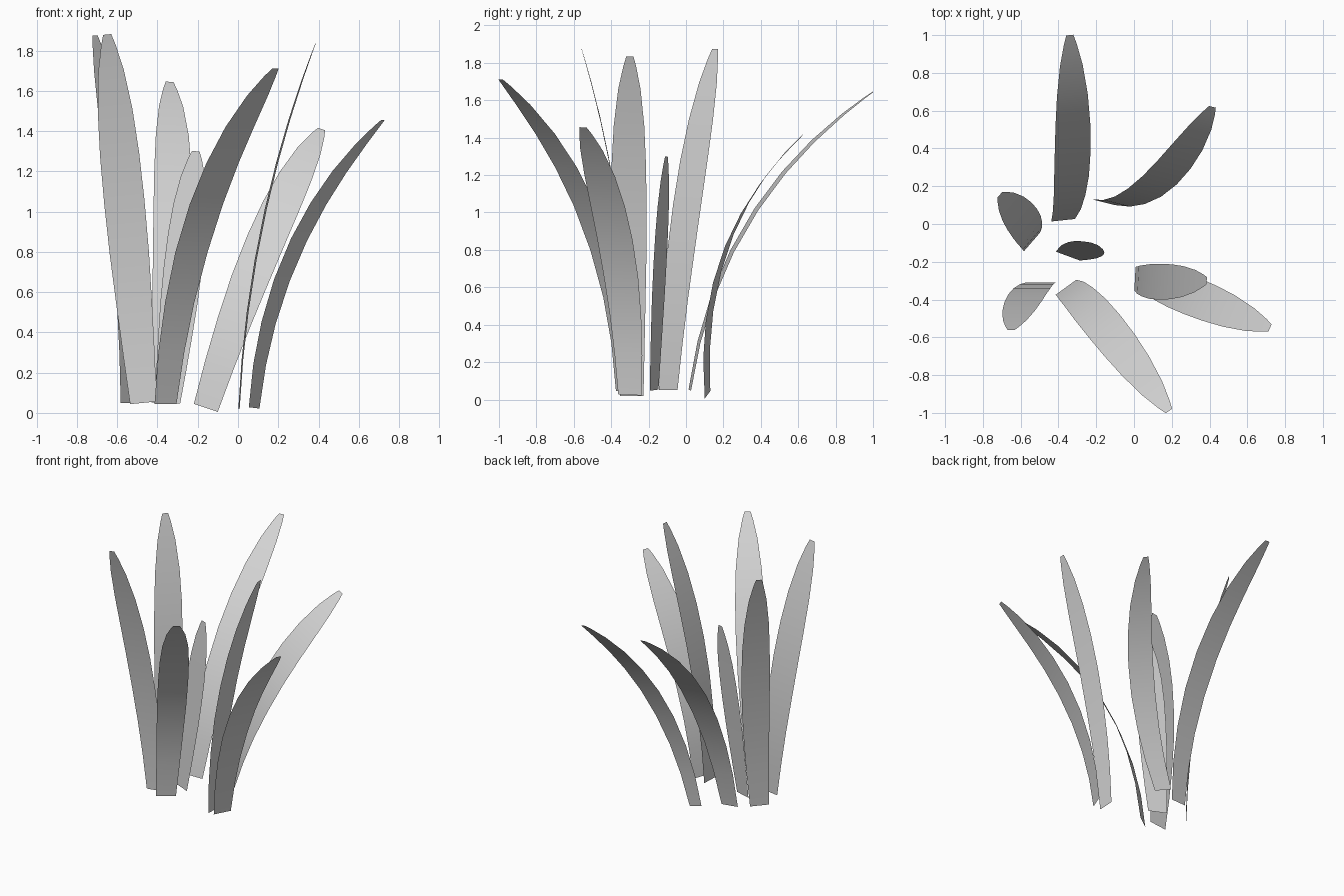
import bpy
import bmesh
from mathutils import Vector

cube = bpy.data.objects.get("Cube")
if cube:
    bpy.data.objects.remove(cube, do_unlink=True)

# One plain grey for every leaf
grey = bpy.data.materials.new("leaf_grey")
grey.use_nodes = True
colour = (0.65, 0.65, 0.65, 1)
grey.diffuse_color = colour
grey.node_tree.nodes["Principled BSDF"].inputs["Base Color"].default_value = colour

# Leaf outline: (position along the spine, share of full width)
OUTLINE = [(0, .66), (.13, .78), (.26, .88), (.4, .97), (.54, 1), (.67, .97),
           (.79, .86), (.9, .63), (.97, .36), (1, .2)]


def leaf(name, base, middle, tip, across):
    """Thin ribbon bent through three points, widened along one direction."""
    base, middle, tip, across = map(Vector, (base, middle, tip, across))
    lower, upper = (middle - base).length, (tip - middle).length
    s = lower / (lower + upper)
    control = (middle - base * (1 - s) ** 2 - tip * s * s) / (2 * s * (1 - s))
    bm = bmesh.new()
    previous = None
    for t, share in OUTLINE:
        centre = base * (1 - t) ** 2 + control * (2 * t * (1 - t)) + tip * t * t
        row = [bm.verts.new(centre + across * (side * share / 2)) for side in (-1, 1)]
        if previous:
            bm.faces.new((previous[0], previous[1], row[1], row[0]))
        previous = row
    mesh = bpy.data.meshes.new(name)
    for face in bm.faces:
        face.smooth = True
    bm.to_mesh(mesh)
    bm.free()
    mesh.materials.append(grey)
    bpy.context.collection.objects.link(bpy.data.objects.new(name, mesh))


# Back leaves
leaf("back_leaf", (-.375, .02, .05), (-.325, .365, 1), (-.34, 1, 1.645), (.19, .02, -.01))
leaf("back_left_leaf", (-.16, .115, .025), (.225, .33, 1.05), (.415, .62, 1.41), (.18, -.045, -.06))
# Middle leaves
leaf("short_centre_leaf", (-.35, -.17, .05), (-.265, -.135, .8), (-.21, -.105, 1.3), (.19, -.07, -.01))
leaf("tall_right_leaf", (-.54, -.095, .05), (-.575, 0, 1), (-.71, .155, 1.875), (.13, .15, 0))
leaf("tall_left_leaf", (.005, -.29, .02), (.11, -.305, .88), (.385, -.3, 1.835), (.01, .19, 0))
# Front leaves
leaf("front_right_leaf", (-.47, -.31, .05), (-.56, -.365, 1), (-.65, -.56, 1.88), (.2, 0, .02))
leaf("front_leaf", (-.36, -.335, .045), (-.17, -.525, 1), (.185, -.99, 1.71), (.165, .12, 0))
leaf("front_left_leaf", (.08, -.3, .025), (.275, -.37, .8), (.72, -.55, 1.455), (.08, .19, -.01))
